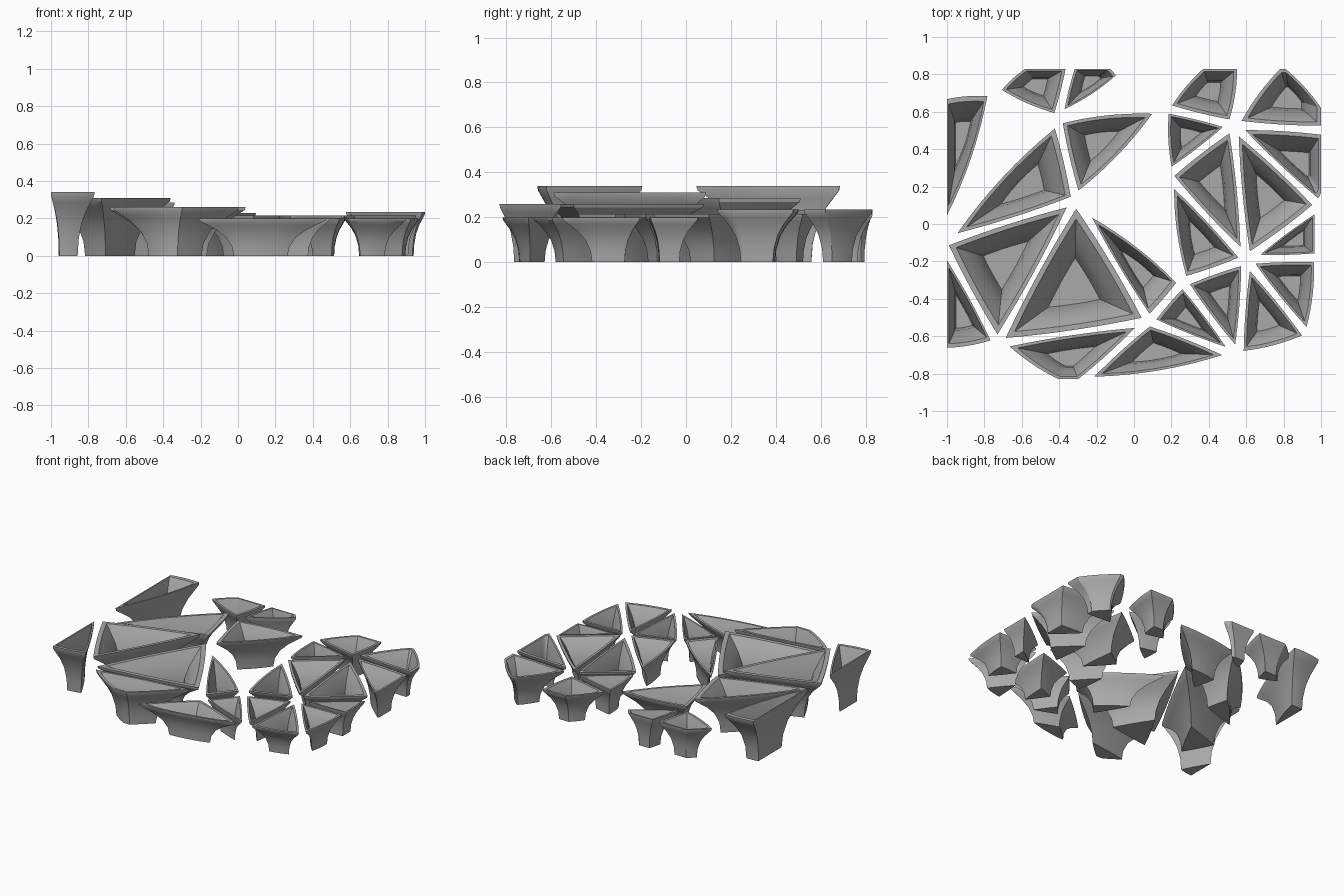
import bpy
import bmesh
import math
from mathutils import Vector

# Remove the default object
default_cube = bpy.data.objects.get("Cube")
if default_cube:
    bpy.data.objects.remove(default_cube, do_unlink=True)

# One grey for everything
grey = bpy.data.materials.new("stone_grey")
grey.use_nodes = True
colour = (0.4, 0.4, 0.4, 1)
grey.diffuse_color = colour
grey.node_tree.nodes["Principled BSDF"].inputs["Base Color"].default_value = colour

GAP = 0.024            # half the space between neighbouring bowls
X, Y = 1 + GAP, 0.83 + GAP   # straight trimmed sides of the layout
STEPS = 8              # segments along each side of a bowl

# Corners of the layout plan, shared by neighbouring bowls
inner_nodes = dict(
    a=(-.75, .71), b=(-.41, .56), c=(-.31, .13), d=(-X, -.1),
    e=(-.73, -.64), f=(.08, -.52), g=(.26, -.31), h=(.6, -.19),
    i=(.56, -.71), j=(.94, -.61), k=(.99, -.18), l=(.99, .1),
    m=(.53, .53), n=(.18, .26), o=(.16, .62))
border_nodes = dict(
    A=(-X, .69), B=(-X, -.69), C=(-.59, Y), D=(-.335, Y), E=(-.12, Y),
    F=(-.06, .79), G=(-.41, -Y), H=(-.29, -Y), I=(.36, Y), J=(.58, Y),
    K=(.77, Y), L=(.82, Y), M=(X, .63), N=(X, .5), O=(X, .16))
nodes = {key: Vector(p) for key, p in (inner_nodes | border_nodes).items()}

# Rim height of each group of bowls, each bowl spelled by its corners
bowls = {
    .34: ["aAd", "deB"],
    .31: ["dce"],
    .285: ["bcd"],
    .26: ["cfe", "efHG"],
    .235: ["mKLMN", "mNOl"],
    .23: ["aCDb", "bDEF", "boc"],
    .215: ["cgf", "oIJm", "omn", "nmh", "mlh", "nhg"],
    .2: ["Hif", "hlk", "hkj", "hji", "ghi", "fgi"],
}

# Flared section as (share of height, scale of plan): outside up, inside down
outer_section = [(0, .42), (.25, .45), (.5, .55), (.7, .71), (.84, .87),
                 (.94, .985), (1, 1)]
inner_section = [(1, .87), (.85, .73), (.65, .57), (.4, .45), (.1, .38)]


def sides(corners):
    """Pairs of neighbouring corners around a plan."""
    return list(zip(corners, corners[1:] + corners[:1]))


def normal(p, q):
    """Inward normal of a side of an anticlockwise plan."""
    along = (q - p).normalized()
    return Vector((-along.y, along.x))


def inset(corners):
    """Move every side inward by the gap."""
    result = []
    for index, p in enumerate(corners):
        before = normal(corners[index - 1], p)
        after = normal(p, corners[(index + 1) % len(corners)])
        result.append(p + (before + after) * GAP / (1 + before.dot(after)))
    return result


def bulge_amount(key_a, key_b):
    """Trimmed sides stay straight, free sides bow more than shared ones."""
    difference = nodes[key_a] - nodes[key_b]
    if min(abs(difference.x), abs(difference.y)) < 1e-6:
        return 0
    shared = edge_count[frozenset((key_a, key_b))] > 1
    return .015 if shared else .035


def bowed_outline(keys):
    """Outline of one bowl with softly bowed sides."""
    corners = inset([nodes[key] for key in keys])
    outline = []
    for (p, q), (key_a, key_b) in zip(sides(corners), sides(keys)):
        bow = -normal(p, q) * (q - p).length * bulge_amount(key_a, key_b)
        for step in range(STEPS):
            t = step / STEPS
            outline.append(p.lerp(q, t) + bow * 4 * t * (1 - t))
    centre = sum(corners, Vector((0, 0))) / len(corners)
    return outline, centre


def build_bowl(name, spelling, height):
    """Loft the outside, rim, inside and floor of one bowl."""
    keys = list(spelling)
    area = sum(nodes[p].cross(nodes[q]) for p, q in sides(keys))
    if area < 0:
        keys.reverse()
    outline, centre = bowed_outline(keys)
    bm = bmesh.new()
    rings = []
    for level, scale in outer_section + inner_section:
        ring = []
        for point in outline:
            flat = centre + (point - centre) * scale
            ring.append(bm.verts.new((flat.x, flat.y, level * height)))
        rings.append(ring)
    for low, high in zip(rings, rings[1:]):
        for (p, q), (r, s) in zip(sides(low), sides(high)):
            bm.faces.new((p, q, s, r))
    bm.faces.new(rings[0][::-1])
    bm.faces.new(rings[-1])
    mesh = bpy.data.meshes.new(name)
    bm.to_mesh(mesh)
    bm.free()
    mesh.materials.append(grey)
    bowl = bpy.data.objects.new(name, mesh)
    bpy.context.collection.objects.link(bowl)
    return bowl


# Count how many bowls use each side
edge_count = {}
for group in bowls.values():
    for spelling in group:
        for pair in sides(spelling):
            edge = frozenset(pair)
            edge_count[edge] = edge_count.get(edge, 0) + 1

# Build all bowls
bpy.ops.object.select_all(action="DESELECT")
for height, group in bowls.items():
    for spelling in group:
        bowl = build_bowl("triangular_bowl", spelling, height)
        bowl.select_set(True)
        bpy.context.view_layer.objects.active = bowl

# Smooth flares with crisp corners and rims
bpy.ops.object.shade_smooth_by_angle(angle=math.radians(30))
